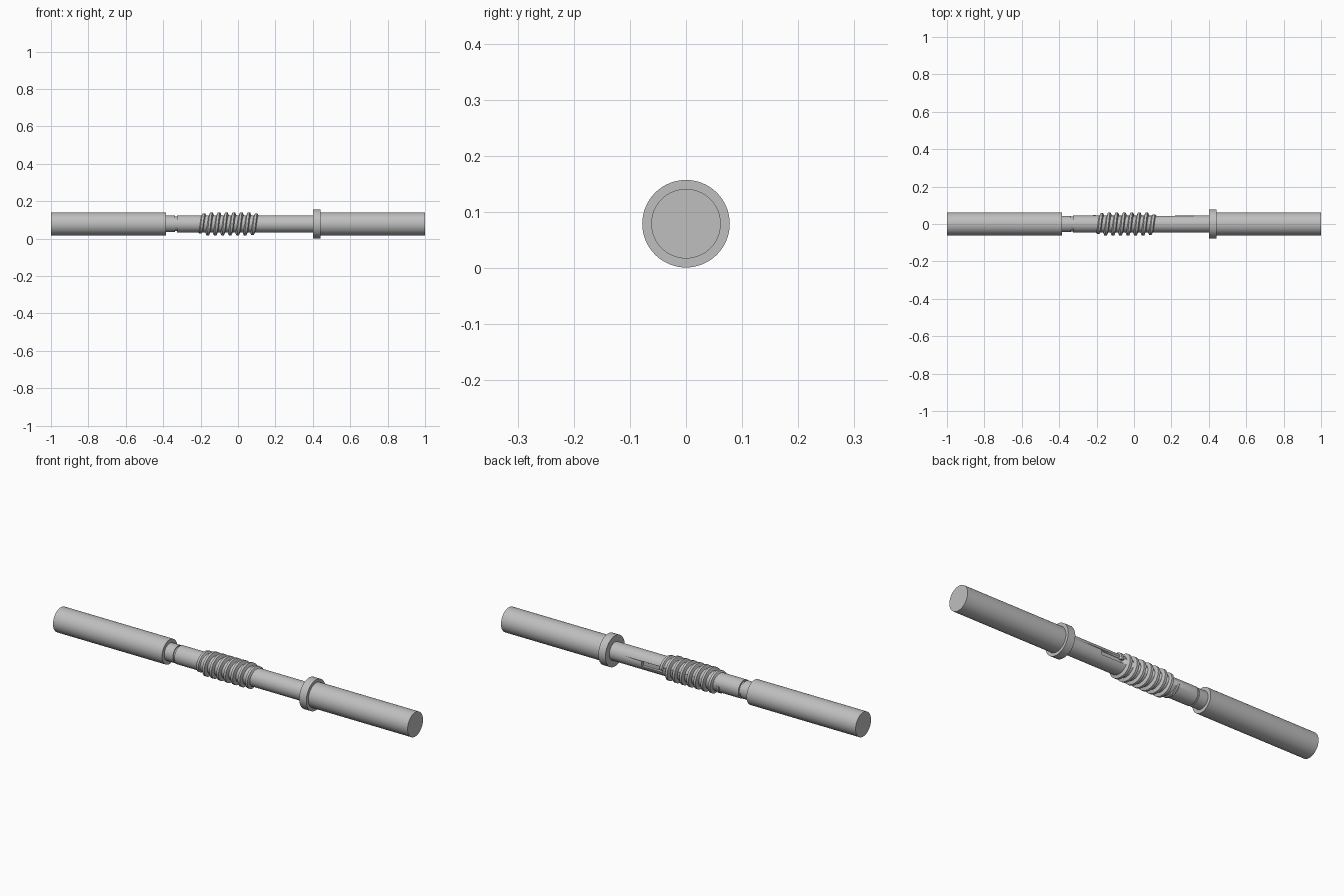
import bpy, bmesh, math

AXIS_Z = 0.079
SEGMENTS = 64

if "Cube" in bpy.data.objects:
    bpy.data.objects.remove(bpy.data.objects["Cube"], do_unlink=True)

steel = bpy.data.materials.new("grey steel")
steel.use_nodes = True
grey = (0.52, 0.52, 0.52, 1)
steel.diffuse_color = grey
steel.node_tree.nodes["Principled BSDF"].inputs["Base Color"].default_value = grey


def finish(name, bm):
    """Turn a bmesh into a smooth-shaded object lying on the shaft axis."""
    bmesh.ops.recalc_face_normals(bm, faces=bm.faces)
    mesh = bpy.data.meshes.new(name)
    bm.to_mesh(mesh)
    bm.free()
    mesh.materials.append(steel)
    obj = bpy.data.objects.new(name, mesh)
    obj.location.z = AXIS_Z
    bpy.context.collection.objects.link(obj)
    bpy.ops.object.select_all(action="DESELECT")
    obj.select_set(True)
    bpy.context.view_layer.objects.active = obj
    bpy.ops.object.shade_smooth_by_angle(angle=math.radians(30))
    return obj


def skin(bm, rings, closed):
    """Bridge successive closed rings of vertices and cap both ends."""
    for a, b in zip(rings, rings[1:]):
        n = len(a)
        for i in range(n):
            j = (i + 1) % n
            bm.faces.new((a[i], a[j], b[j], b[i]))
    if closed:
        bm.faces.new(rings[0])
        bm.faces.new(rings[-1])


def lathe(name, profile):
    """Revolve (x, radius) points around the shaft axis."""
    bm = bmesh.new()
    rings = []
    for x, r in profile:
        angles = [math.tau * i / SEGMENTS for i in range(SEGMENTS)]
        rings.append([bm.verts.new((x, r * math.cos(a), r * math.sin(a))) for a in angles])
    skin(bm, rings, True)
    return finish(name, bm)


# Stepped shaft with journals, groove and collar
shaft = lathe("stepped_shaft", [
    (-1, 0.062), (-0.385, 0.062), (-0.385, 0.044), (-0.337, 0.044),
    (-0.337, 0.039), (-0.327, 0.039), (-0.327, 0.046), (0.40, 0.046),
    (0.40, 0.078), (0.44, 0.078), (0.44, 0.062), (1, 0.062)])

# Keyway on the back of the shaft
bm = bmesh.new()
bmesh.ops.create_cube(bm, size=1)
bmesh.ops.scale(bm, vec=(0.12, 0.04, 0.026), verts=bm.verts)
bmesh.ops.translate(bm, vec=(0.16, 0.05, 0), verts=bm.verts)
cutter = finish("keyway_cutter", bm)
cutter.hide_render = True
cutter.hide_set(True)
cut = shaft.modifiers.new("keyway", "BOOLEAN")
cut.operation = "DIFFERENCE"
cut.solver = "EXACT"
cut.object = cutter

# Worm thread: a trapezoid swept along a helix, fading out at both ends
PITCH, START, TURNS, STEPS = 0.04, -0.212, 8, 48
bm = bmesh.new()
rings = []
for i in range(TURNS * STEPS + 1):
    turn = i / STEPS
    a = -math.tau * turn
    x = START + PITCH * turn
    fade = min(1, 0.2 + turn / 1.6, 0.45 + (TURNS - turn) / 1.6)
    tip = 0.044 + 0.018 * fade
    section = [(-0.013, 0.043), (-0.006, tip), (0.006, tip), (0.013, 0.043)]
    rings.append([bm.verts.new((x + dx, r * math.cos(a), r * math.sin(a)))
                  for dx, r in section])
skin(bm, rings, True)
finish("worm_thread", bm)
